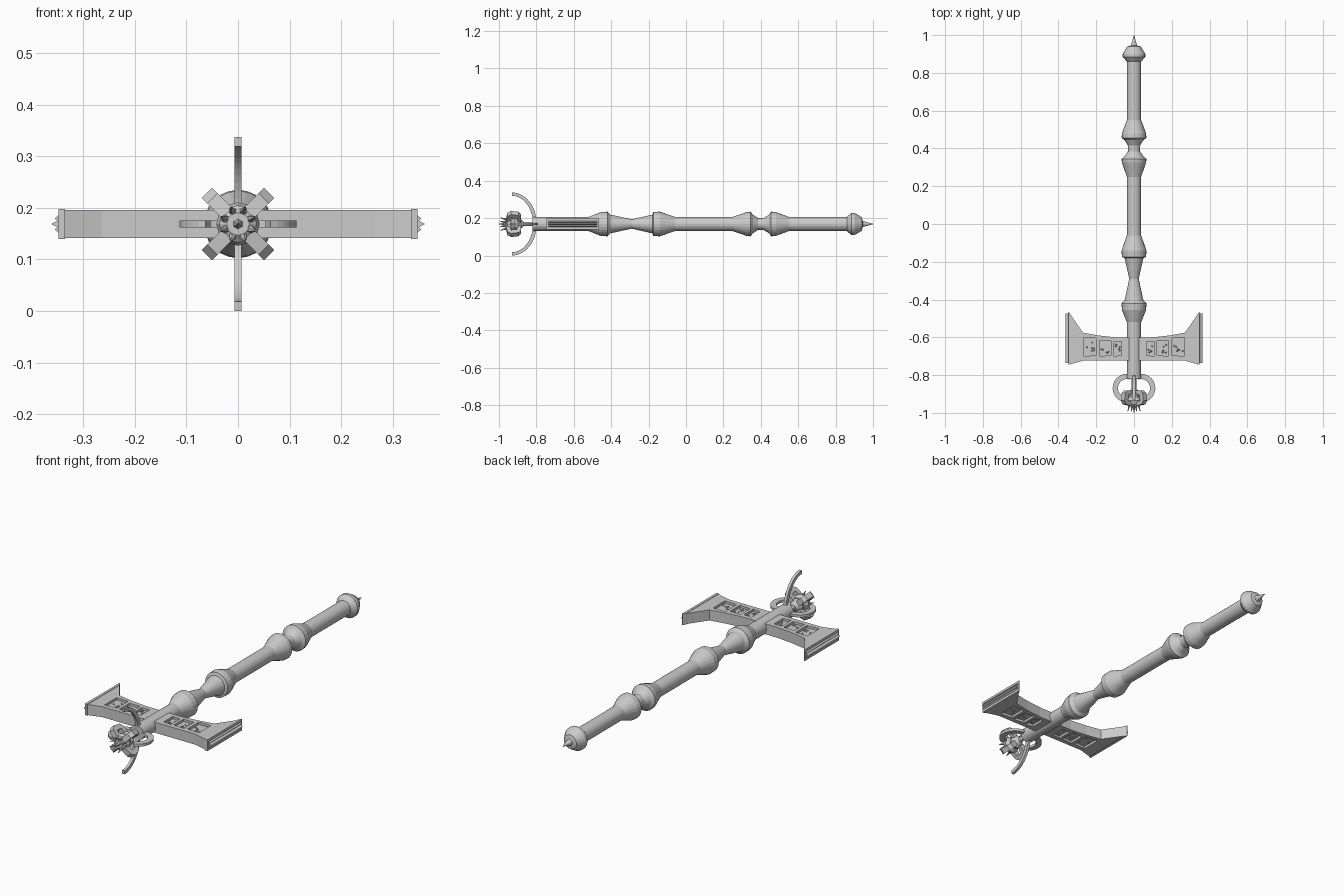
import bpy, bmesh, math, random
from mathutils import Vector, Matrix

if "Cube" in bpy.data.objects:
    bpy.data.objects.remove(bpy.data.objects["Cube"])

Z = 0.1685  # height of the shaft axis
random.seed(4)


def finish(bm, name):
    bmesh.ops.recalc_face_normals(bm, faces=bm.faces)
    me = bpy.data.meshes.new(name)
    bm.to_mesh(me)
    bm.free()
    ob = bpy.data.objects.new(name, me)
    bpy.context.collection.objects.link(ob)
    return ob


def lathe(name, profile, sides=24):
    """Turn (y, radius) pairs around the shaft axis."""
    bm = bmesh.new()
    rings = []
    for y, r in profile:
        rings.append([bm.verts.new((r * math.cos(2 * math.pi * i / sides), y,
                                    Z + r * math.sin(2 * math.pi * i / sides))) for i in range(sides)])
    for a, b in zip(rings, rings[1:]):
        for i in range(sides):
            j = (i + 1) % sides
            bm.faces.new((a[i], a[j], b[j], b[i]))
    bm.faces.new(rings[0])
    bm.faces.new(rings[-1])
    return finish(bm, name)


def prism(name, pts, place, lo, hi):
    """Extrude a 2D outline between lo and hi; place maps (u, v, w) to space."""
    bm = bmesh.new()
    a = [bm.verts.new(place(u, v, lo)) for u, v in pts]
    b = [bm.verts.new(place(u, v, hi)) for u, v in pts]
    bm.faces.new(a)
    bm.faces.new(b)
    for i in range(len(pts)):
        j = (i + 1) % len(pts)
        bm.faces.new((a[i], a[j], b[j], b[i]))
    return finish(bm, name)


def band(cu, cv, ro, ri, a0, a1, n=16):
    """Outline of a curved strip; ro and ri are (u, v) radii."""
    ang = [math.radians(a0 + (a1 - a0) * i / n) for i in range(n + 1)]
    out = [(cu + ro[0] * math.cos(t), cv + ro[1] * math.sin(t)) for t in ang]
    return out + [(cu + ri[0] * math.cos(t), cv + ri[1] * math.sin(t)) for t in reversed(ang)]


def spike(name, base, tip, r, sides=6):
    base, tip = Vector(base), Vector(tip)
    d = tip - base
    bm = bmesh.new()
    m = Matrix.Translation((base + tip) / 2) @ d.to_track_quat('Z', 'Y').to_matrix().to_4x4()
    bmesh.ops.create_cone(bm, cap_ends=True, segments=sides, radius1=r, radius2=0.001,
                          depth=d.length, matrix=m)
    return finish(bm, name)


# Shaft with flared collars, narrow grips and pommel
lathe("shaft", [
    (-0.82, 0.038), (-0.52, 0.038), (-0.455, 0.064), (-0.42, 0.066), (-0.405, 0.05),
    (-0.29, 0.025), (-0.18, 0.05), (-0.175, 0.064), (-0.14, 0.066), (-0.06, 0.038),
    (0.25, 0.038), (0.325, 0.064), (0.345, 0.066), (0.358, 0.05), (0.385, 0.032),
    (0.415, 0.032), (0.445, 0.05), (0.455, 0.066), (0.48, 0.064), (0.55, 0.038),
    (0.86, 0.038), (0.885, 0.06), (0.90, 0.06), (0.94, 0.036), (0.945, 0.016), (1.0, 0.001)])

# Axe blades on both sides
panels = [(0.065, 0.108, -0.622), (0.123, 0.183, -0.618), (0.20, 0.268, -0.605)]
for s, side in ((1, "right"), (-1, "left")):
    flat = lambda u, v, w, s=s: (s * u, v, Z + w)
    blade = prism("blade_" + side, [
        (0.02, -0.6), (0.10, -0.6), (0.19, -0.59), (0.27, -0.575), (0.345, -0.467),
        (0.345, -0.745), (0.265, -0.722), (0.02, -0.722)], flat, -0.027, 0.027)
    # Recessed panels on both faces, filled with small rough studs
    for k, (x0, x1, top) in enumerate(panels):
        for f in (1, -1):
            lo, hi = sorted((f * 0.015, f * 0.05))
            cut = prism("panel_cutter", [(x0, top), (x1, top - 0.003 + 0.006 * k / 2),
                                         (x1, -0.70), (x0, -0.695)], flat, lo, hi)
            cut.hide_render = True
            mod = blade.modifiers.new("panel", 'BOOLEAN')
            mod.operation = 'DIFFERENCE'
            mod.object = cut
            bpy.context.view_layer.objects.active = blade
            bpy.ops.object.modifier_apply(modifier=mod.name)
            bpy.data.objects.remove(cut)
            for _ in range(6):
                x, y = random.uniform(x0 + .01, x1 - .01), random.uniform(-0.685, top - .015)
                spike("panel_stud", (s * x, y, Z + f * 0.014), (s * x, y, Z + f * 0.021), 0.005, 5)
    # Rim and triple ridged cutting edge
    prism("edge_rim_" + side, [(0.335, -0.745), (0.335, -0.48), (0.345, -0.465), (0.348, -0.465),
                               (0.348, -0.745)], flat, -0.029, 0.029)
    teeth = [(0.345, -0.019), (0.355, -0.011), (0.351, -0.006), (0.362, 0.0),
             (0.351, 0.006), (0.355, 0.011), (0.345, 0.019)]
    prism("cutting_edge_" + side, teeth, lambda u, v, w, s=s: (s * u, w, Z + v), -0.735, -0.475)
    # Flat side claw
    prism("side_claw_" + side, band(0.037, -0.869, (0.076, 0.076), (0.048, 0.048), 110, -70),
          flat, -0.0065, 0.0065)

# Tall thin claw curving above and below the axis
prism("tall_claw", band(-0.93, Z, (0.132, Z), (0.112, Z - 0.018), 90, -90, 28),
      lambda u, v, w: (w, u, Z + (v - Z)), -0.007, 0.007)

# Neck and spool-shaped head
lathe("head_core", [(-0.965, 0.022), (-0.955, 0.036), (-0.935, 0.042), (-0.915, 0.03),
                    (-0.895, 0.036), (-0.88, 0.022), (-0.87, 0.012), (-0.81, 0.012)], 12)

# Four diagonal prongs gripping the head
prong = [(-0.962, 0.03), (-0.955, 0.07), (-0.935, 0.085), (-0.895, 0.078), (-0.882, 0.06),
         (-0.882, 0.025), (-0.9, 0.025), (-0.905, 0.055), (-0.935, 0.058), (-0.94, 0.03)]
for k in range(4):
    a = math.radians(45 + 90 * k)
    c, n = math.cos(a), math.sin(a)
    prism("head_prong", prong,
          lambda u, v, w: (v * c - w * n, u, Z + v * n + w * c), -0.014, 0.014)

# Crown of small spikes at the front
for k in range(8):
    a = 2 * math.pi * (k + 0.5) / 8
    c, n = math.cos(a), math.sin(a)
    spike("crown_spike", (0.022 * c, -0.945, Z + 0.022 * n), (0.036 * c, -0.993, Z + 0.036 * n), 0.011)
spike("center_spike", (0, -0.955, Z), (0, -1.0, Z), 0.012)
